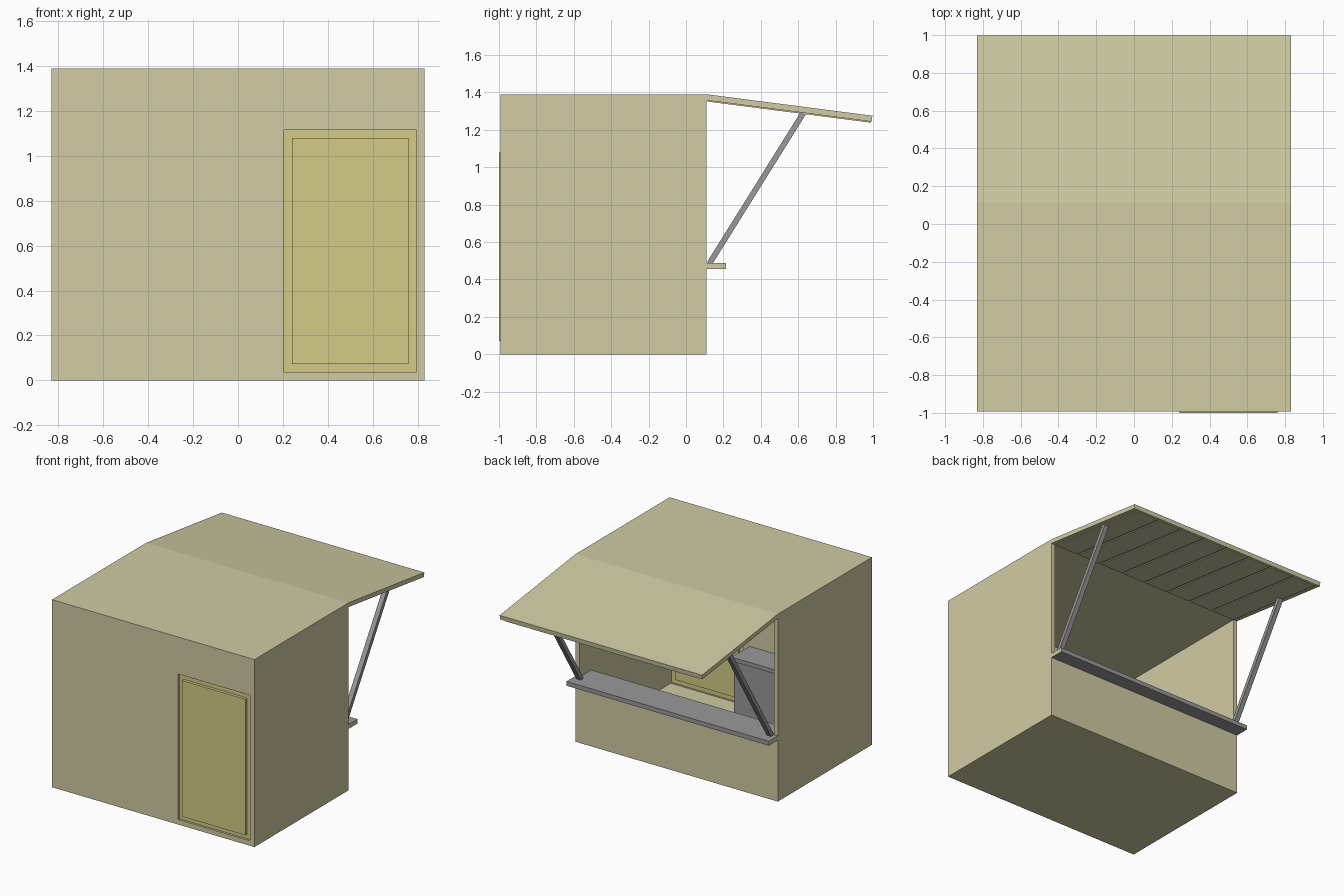
import bpy, bmesh, math
from mathutils import Vector, Matrix

if "Cube" in bpy.data.objects:
    bpy.data.objects.remove(bpy.data.objects["Cube"])


def material(name, rgb):
    m = bpy.data.materials.new(name)
    m.diffuse_color = (*rgb, 1)
    m.use_nodes = True
    m.node_tree.nodes["Principled BSDF"].inputs["Base Color"].default_value = m.diffuse_color
    return m


BEIGE = material("beige_panel", (0.63, 0.60, 0.37))
GREY = material("grey_metal", (0.32, 0.32, 0.325))
YELLOW = material("yellow_door", (0.66, 0.60, 0.245))


def box(name, lo, hi, *mats, matrix=None):
    """Axis-aligned box between two corners, optionally placed by a matrix."""
    lo, hi = Vector(lo), Vector(hi)
    bm = bmesh.new()
    bmesh.ops.create_cube(bm, size=1)
    for v in bm.verts:
        v.co = (lo + hi) / 2 + Vector(a * b for a, b in zip(v.co, hi - lo))
    if matrix:
        bm.transform(matrix)
    me = bpy.data.meshes.new(name)
    bm.to_mesh(me)
    bm.free()
    for m in mats:
        me.materials.append(m)
    ob = bpy.data.objects.new(name, me)
    bpy.context.collection.objects.link(ob)
    return ob


def cut(target, lo, hi):
    """Subtract a box from the target and drop the cutter."""
    cutter = box("cutter", lo, hi, BEIGE)
    mod = target.modifiers.new("cut", 'BOOLEAN')
    mod.operation, mod.solver, mod.object = 'DIFFERENCE', 'EXACT', cutter
    bpy.context.view_layer.update()
    deps = bpy.context.evaluated_depsgraph_get()
    me = bpy.data.meshes.new_from_object(target.evaluated_get(deps))
    target.modifiers.clear()
    target.data = me
    bpy.data.objects.remove(cutter)


W, FRONT, BACK, H, T = 0.83, -0.993, 0.11, 1.39, 0.033

# hollow cabin with serving hatch and doorway
cabin = box("cabin", (-W, FRONT, 0), (W, BACK, H), BEIGE)
cut(cabin, (-W + T, FRONT + T, T), (W - T, BACK - T, H - T))
cut(cabin, (-W + T, BACK - 0.1, 0.46), (W - T, BACK + 0.1, H - T))
cut(cabin, (0.205, FRONT - 0.1, 0.037), (0.795, FRONT + 0.1, 1.115))

# door: recessed frame plate with a raised leaf on both sides
box("door_frame", (0.205, -0.978, 0.037), (0.795, -0.968, 1.115), YELLOW)
box("door_leaf", (0.24, -1.0, 0.072), (0.76, -0.955, 1.08), YELLOW)

# serving counter, outer ledge has panel-coloured ends
ledge = box("counter_ledge", (-W, BACK, 0.455), (W, 0.215, 0.487), GREY, BEIGE)
for p in ledge.data.polygons:
    p.material_index = 1 if abs(p.normal.x) > 0.9 else 0
box("counter_inner", (-W + T, -0.03, 0.457), (W - T, BACK, 0.487), GREY)

# work bench inside, against the front wall
box("bench_cabinet", (-W + T, FRONT + T, T), (0.14, -0.76, 0.45), GREY)
box("bench_top", (-W + T, FRONT + T, 0.45), (0.15, -0.75, 0.48), GREY)

# awning hinged on the roof edge, with planks underneath
slope = math.atan2(0.115, 0.89)
hinge = Matrix.Translation((0, BACK, H)) @ Matrix.Rotation(-slope, 4, 'X')
LENGTH = 0.894
box("awning", (-W, 0, -0.032), (W, LENGTH, 0), BEIGE, matrix=hinge)
N = 8
step = 2 * (W - 0.03) / N
for i in range(N):
    x = -W + 0.03 + i * step
    box(f"awning_plank_{i + 1}", (x + 0.008, 0.01, -0.038),
        (x + step - 0.008, LENGTH - 0.004, -0.031), BEIGE, matrix=hinge)

# struts holding the awning
a, b = Vector((0, 0.125, 0.485)), Vector((0, 0.628, 1.29))
tilt = Matrix.Rotation(-math.atan2(b.y - a.y, b.z - a.z), 4, 'X')
for side, name in ((-1, "left_strut"), (1, "right_strut")):
    place = Matrix.Translation((side * 0.78, a.y, a.z)) @ tilt
    box(name, (-0.018, -0.015, 0), (0.018, 0.015, (b - a).length), GREY, matrix=place)
